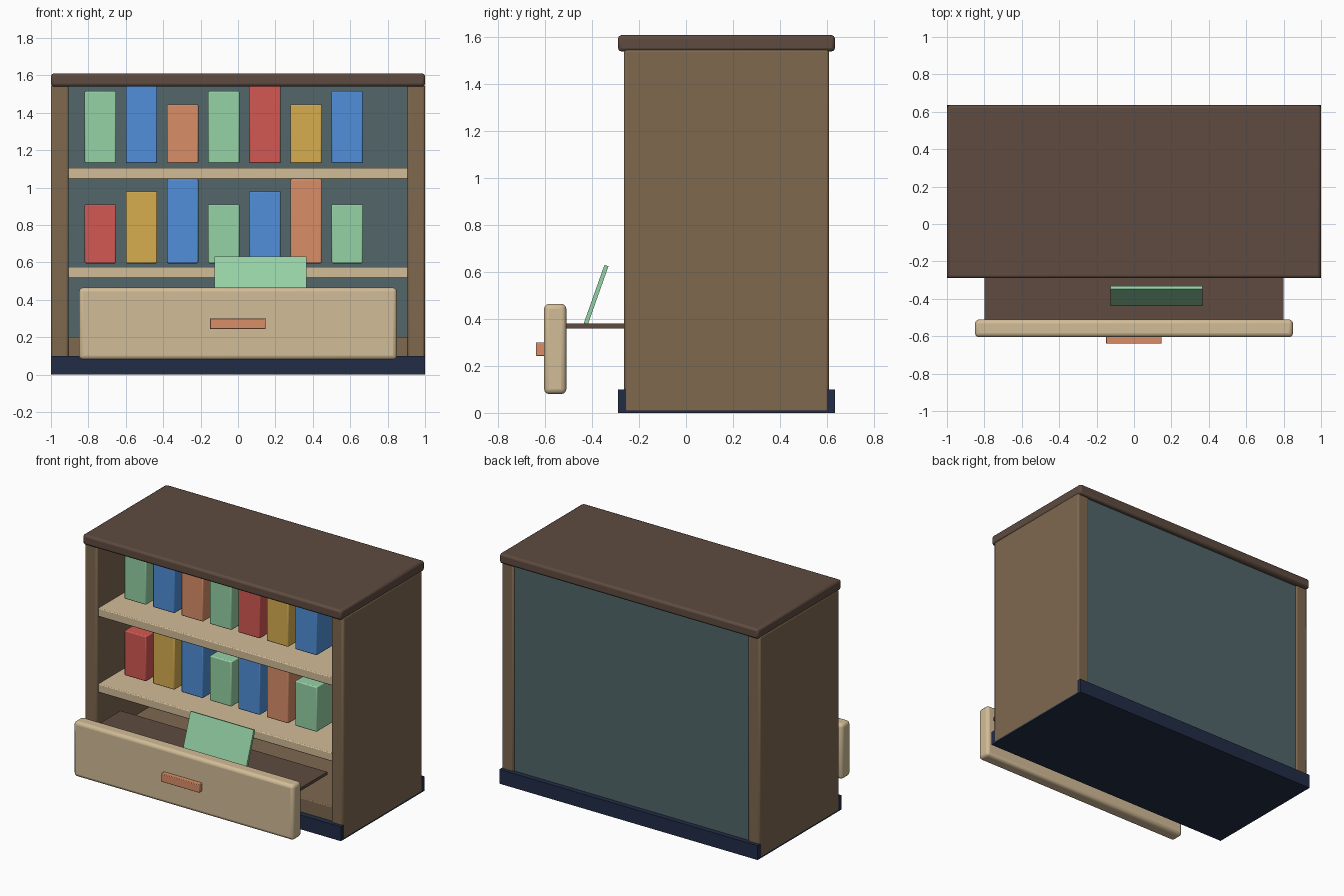
import bpy, math

if "Cube" in bpy.data.objects:
    bpy.data.objects.remove(bpy.data.objects["Cube"])


def material(name, r, g, b):
    lin = [((c / 255 + 0.055) / 1.055) ** 2.4 for c in (r, g, b)]
    m = bpy.data.materials.new(name)
    m.diffuse_color = (*lin, 1)
    m.use_nodes = True
    m.node_tree.nodes["Principled BSDF"].inputs["Base Color"].default_value = m.diffuse_color
    return m


brown = material("side_brown", 126, 104, 79)
dark = material("dark_brown", 94, 75, 64)
navy = material("navy", 33, 44, 70)
tan = material("tan", 210, 188, 151)
teal = material("slate_teal", 82, 102, 106)
mint = material("mint", 150, 210, 166)
blue = material("blue", 80, 143, 216)
red = material("red", 211, 88, 82)
ochre = material("ochre", 214, 174, 80)
clay = material("terracotta", 217, 142, 104)


def box(name, x, y, z, mat, bevel=0.0, segments=2):
    """Box from (min, max) ranges on each axis, with optional rounded edges."""
    bpy.ops.mesh.primitive_cube_add(size=1, location=[sum(r) / 2 for r in (x, y, z)])
    ob = bpy.context.object
    ob.name = name
    ob.scale = [r[1] - r[0] for r in (x, y, z)]
    bpy.ops.object.transform_apply(location=False, rotation=False, scale=True)
    ob.data.materials.append(mat)
    if bevel:
        mod = ob.modifiers.new("rounded_edges", "BEVEL")
        mod.width = bevel
        mod.segments = segments
    return ob


# Cabinet carcass
box("base_plinth", (-0.999, 0.999), (-0.29, 0.635), (0, 0.10), navy)
box("top_slab", (-1, 1), (-0.29, 0.635), (1.54, 1.61), dark, 0.015)
for side, x in (("left", (-1, -0.905)), ("right", (0.905, 1))):
    box(side + "_side", x, (-0.265, 0.61), (0.001, 1.55), brown, 0.012)
box("back_panel", (-0.91, 0.91), (0.56, 0.60), (0.08, 1.55), teal)
box("bottom_board", (-0.91, 0.91), (-0.25, 0.57), (0.08, 0.20), brown, 0.006)

# Shelves
for name, z in (("lower_shelf", 0.515), ("upper_shelf", 1.045)):
    box(name, (-0.91, 0.91), (-0.25, 0.57), (z, z + 0.06), tan, 0.006)

# Books: colour and height index for each row
heights = (0.315, 0.385, 0.45)
rows = {
    "lower": (0.595, [(red, 0), (ochre, 1), (blue, 2), (mint, 0),
                      (blue, 1), (clay, 2), (mint, 0)]),
    "upper": (1.13, [(mint, 1), (blue, 2), (clay, 0), (mint, 1),
                     (red, 2), (ochre, 0), (blue, 1)]),
}
for row, (z, books) in rows.items():
    for i, (mat, h) in enumerate(books):
        x = -0.82 + 0.22 * i
        box(f"{row}_book_{i + 1}", (x, x + 0.168), (-0.085, 0.25),
            (z, z + heights[h]), mat, 0.007)

# Open drawer
box("drawer_front", (-0.85, 0.85), (-0.605, -0.51), (0.08, 0.465), tan, 0.022, 3)
box("drawer_tray", (-0.80, 0.80), (-0.56, -0.155), (0.36, 0.38), dark)
box("drawer_handle", (-0.15, 0.147), (-0.64, -0.60), (0.243, 0.30), clay, 0.004)

# Card leaning back in the drawer
card = box("leaning_card", (-0.125, 0.365), (-0.395, -0.377), (0.354, 0.636), mint)
card.rotation_euler.x = -math.radians(19.5)

# Smooth rounded edges while keeping faces crisp
for ob in bpy.context.scene.objects:
    ob.select_set(True)
bpy.ops.object.shade_smooth_by_angle(angle=math.radians(30))
